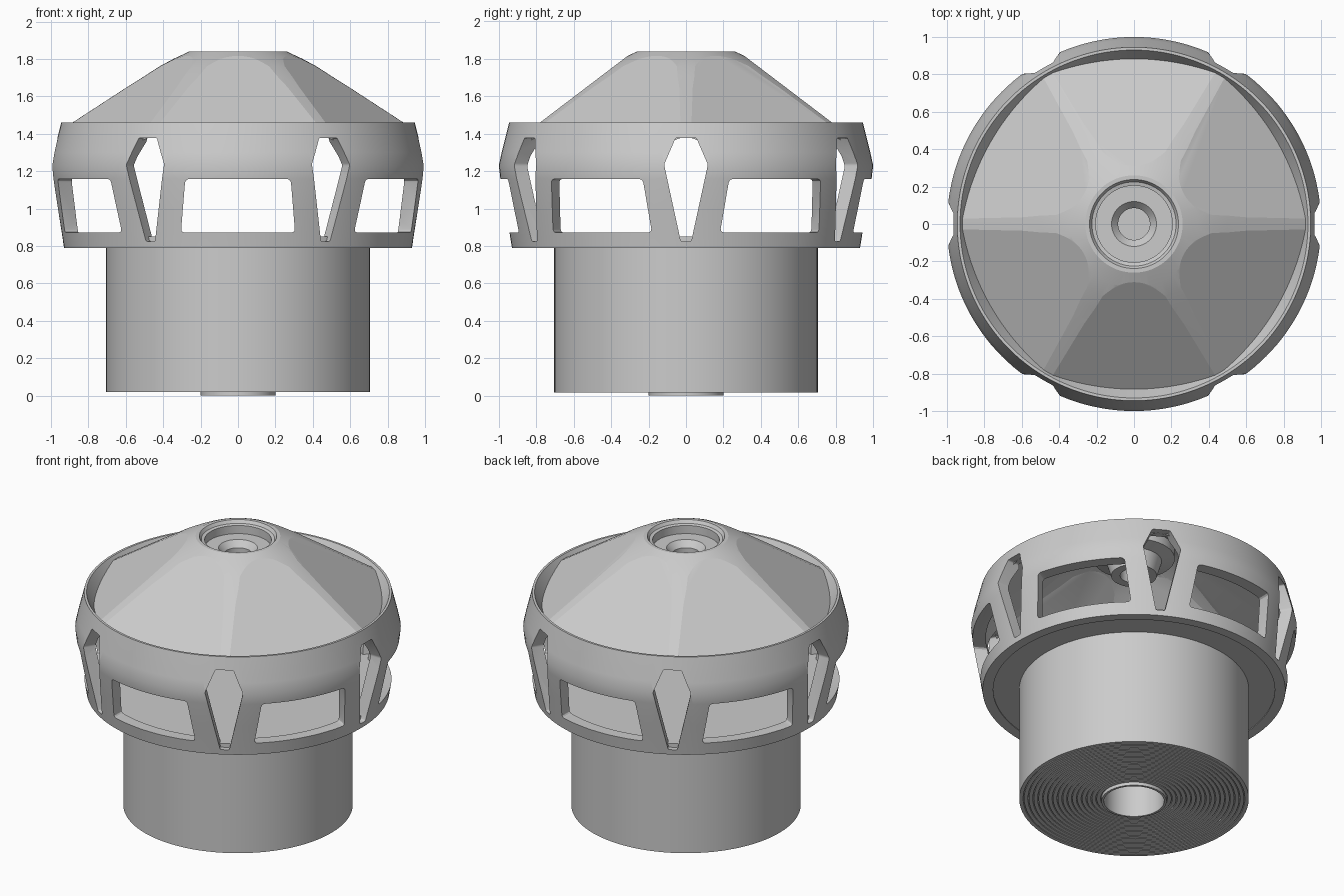
import bpy, bmesh, math
from mathutils import Vector, Matrix

if "Cube" in bpy.data.objects:
    bpy.data.objects.remove(bpy.data.objects["Cube"])


def make_obj(name, bm, helper=False):
    bmesh.ops.recalc_face_normals(bm, faces=bm.faces[:])
    me = bpy.data.meshes.new(name)
    bm.to_mesh(me)
    bm.free()
    ob = bpy.data.objects.new(name, me)
    bpy.context.collection.objects.link(ob)
    if helper:
        ob.hide_render = True
        ob.hide_set(True)
    return ob


def lathe_bm(profile, n=96, closed=True):
    """Revolve (r, z) points about z; r = 0 ends become poles."""
    bm = bmesh.new()
    vs = [bm.verts.new((r, 0, z)) for r, z in profile]
    pairs = list(zip(vs, vs[1:]))
    if closed:
        pairs.append((vs[-1], vs[0]))
    es = [bm.edges.new(p) for p in pairs]
    bmesh.ops.spin(bm, geom=vs + es, cent=(0, 0, 0), axis=(0, 0, 1),
                   angle=2 * math.pi, steps=n, use_merge=False, use_duplicate=False)
    bmesh.ops.remove_doubles(bm, verts=bm.verts[:], dist=1e-4)
    return bm


def smooth(ob, angle=28):
    bpy.ops.object.select_all(action='DESELECT')
    ob.select_set(True)
    bpy.context.view_layer.objects.active = ob
    bpy.ops.object.shade_smooth_by_angle(angle=math.radians(angle))


def cut(ob, cutter):
    m = ob.modifiers.new("cut", 'BOOLEAN')
    m.operation = 'DIFFERENCE'
    m.solver = 'EXACT'
    m.object = cutter
    bpy.ops.object.select_all(action='DESELECT')
    ob.select_set(True)
    bpy.context.view_layer.objects.active = ob
    bpy.ops.object.modifier_apply(modifier=m.name)


def add_prism(bm, outline, angle, r0=0.80, r1=1.15, bevel=0.02):
    """Radial prism with an outline given as (tangent, z) points."""
    rot = Matrix.Rotation(angle, 4, 'Z')
    a = [bm.verts.new(rot @ Vector((r0, u, z))) for u, z in outline]
    b = [bm.verts.new(rot @ Vector((r1, u, z))) for u, z in outline]
    bm.faces.new(a)
    bm.faces.new(b[::-1])
    n = len(a)
    for i in range(n):
        j = (i + 1) % n
        bm.faces.new((a[j], a[i], b[i], b[j]))
    sides = [bm.edges.get((a[i], b[i])) for i in range(n)]
    if bevel:
        bmesh.ops.bevel(bm, geom=sides, offset=bevel, segments=3,
                        affect='EDGES', profile=0.5)


# Six-sided dome: a convex cone shaved by six sloping planes
def dome(name, drop, rmax, helper=False):
    prof = [(0, 1.84), (0.26, 1.84), (0.34, 1.803), (0.42, 1.76), (0.50, 1.708),
            (0.60, 1.645), (rmax, 1.645 - (rmax - 0.6) * 0.65), (rmax, 1.0), (0, 1.0)]
    bm = lathe_bm([(r, z - drop) for r, z in prof], closed=False)
    for k in range(6):
        t = math.radians(30 + 60 * k)
        c, s = math.cos(t), math.sin(t)
        res = bmesh.ops.bisect_plane(
            bm, geom=bm.verts[:] + bm.edges[:] + bm.faces[:], dist=1e-5,
            plane_co=(0.28 * c, 0.28 * s, 1.84 - drop),
            plane_no=(0.76 * c, 0.76 * s, 1), clear_outer=True)
        bmesh.ops.holes_fill(bm, edges=[e for e in bm.edges if e.is_boundary], sides=0)
    return make_obj(name, bm, helper)


cap = dome("dome_cap", 0, 0.92)
cut(cap, dome("dome_hollow_cutter", 0.06, 1.05, True))
bore = make_obj("hub_bore_cutter",
                lathe_bm([(0, 1.2), (0.245, 1.2), (0.245, 2), (0, 2)], closed=False), True)
cut(cap, bore)
smooth(cap, 12)

# Stepped hub with a through hole
hub = make_obj("hub", lathe_bm([
    (0.25, 1.84), (0.238, 1.84), (0.225, 1.82), (0.205, 1.815), (0.205, 1.76), (0.12, 1.76),
    (0.085, 1.72), (0.085, 1.60), (0.14, 1.60), (0.17, 1.70), (0.25, 1.72)]))
smooth(hub)

# Cage ring with six windows and six kite-shaped slots
ring = make_obj("cage_ring", lathe_bm([
    (0.93, 0.79), (0.943, 0.87), (0.965, 1.00), (0.992, 1.16), (1.0, 1.23), (0.985, 1.30),
    (0.945, 1.46), (0.93, 1.46), (0.90, 1.41), (0.87, 1.36), (0.91, 1.28), (0.92, 1.22),
    (0.865, 0.86), (0.865, 0.79)], n=144))
bm = bmesh.new()
for k in range(6):
    a = math.radians(60 * k)
    add_prism(bm, [(-0.305, 0.872), (0.305, 0.872), (0.282, 1.158), (-0.282, 1.158)],
              a + math.radians(30))
    add_prism(bm, [(-0.028, 0.825), (0.028, 0.825), (0.117, 1.235),
                   (0.055, 1.378), (-0.055, 1.378), (-0.117, 1.235)], a, bevel=0.008)
cut(ring, make_obj("opening_cutters", bm, True))
smooth(ring)

# Floor plate closing the cage
floor = make_obj("floor_plate", lathe_bm(
    [(0, 0.85), (0.90, 0.85), (0.90, 0.795), (0, 0.795)], closed=False))
smooth(floor)

# Wound roll with fine rings on its underside
prof = [(0.19, 0.81), (0.705, 0.81)]
layers = 17
for i in range(layers):
    r = 0.705 - i * 0.505 / layers
    w = 0.505 / layers
    prof += [(r, 0.018), (r - w * 0.8, 0.018), (r - w * 0.85, 0.024), (r - w * 0.98, 0.024)]
prof.append((0.19, 0.024))
roll = make_obj("wound_roll", lathe_bm(prof))
smooth(roll)

# Hollow core tube
core = make_obj("core_tube", lathe_bm(
    [(0.20, 0.0), (0.20, 0.80), (0.185, 0.80), (0.185, 0.0)], n=64))
smooth(core)
